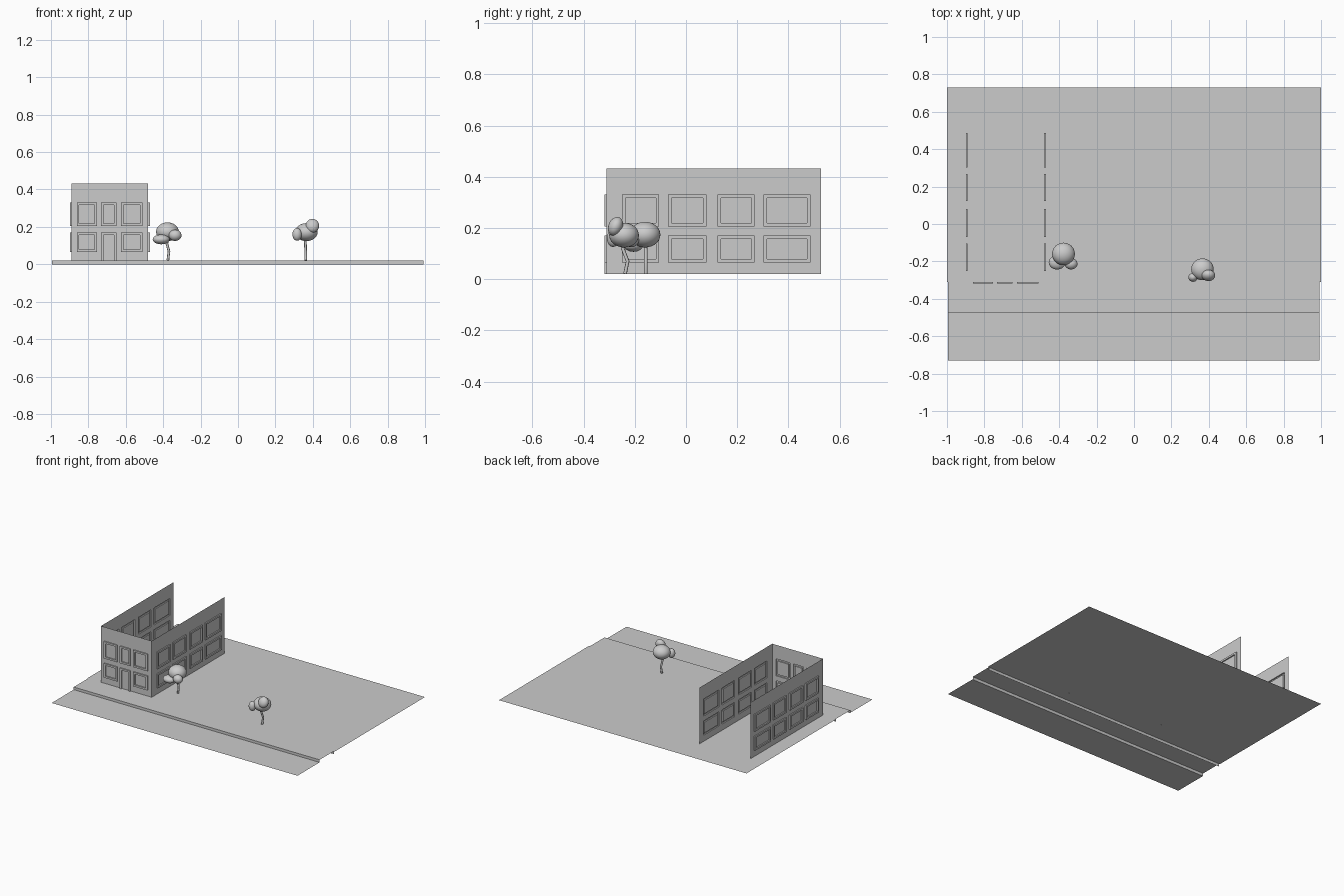
import bpy, bmesh
from mathutils import Vector

if "Cube" in bpy.data.objects:
    bpy.data.objects.remove(bpy.data.objects["Cube"])

G = 0.021      # ground level
TOP = 0.432    # wall top
FRAME = 0.013  # frame width
OUT = 0.009    # frame projection


def make(name, bm):
    bmesh.ops.remove_doubles(bm, verts=bm.verts, dist=1e-5)
    me = bpy.data.meshes.new(name)
    bm.to_mesh(me)
    bm.free()
    ob = bpy.data.objects.new(name, me)
    bpy.context.collection.objects.link(ob)
    return ob


def strip(name, x0, x1, profile):
    """Sheet swept along x from a (y, z) profile."""
    bm = bmesh.new()
    for (ya, za), (yb, zb) in zip(profile, profile[1:]):
        bm.faces.new([bm.verts.new(p) for p in
                      ((x0, ya, za), (x1, ya, za), (x1, yb, zb), (x0, yb, zb))])
    return make(name, bm)


def wall(name, origin, u, n, length, holes):
    """Wall sheet with raised frames; holes are (a0, a1, z0, z1) along the wall."""
    origin, u, n = Vector(origin), Vector(u), Vector(n)
    outer, inner = [], []
    for a0, a1, z0, z1 in holes:
        outer.append((a0, a1, z0, z1))
        sill = z0 if z0 <= G else z0 + FRAME      # doors have no sill
        inner.append((a0 + FRAME, a1 - FRAME, sill, z1 - FRAME))
    rects = outer + inner
    A = sorted({0, length} | {v for r in rects for v in r[:2]})
    Z = sorted({G, TOP} | {v for r in rects for v in r[2:]})

    def within(rs, a, z):
        return any(r[0] < a < r[1] and r[2] < z < r[3] for r in rs)

    def height(i, j):
        if not (0 <= i < len(A) - 1 and 0 <= j < len(Z) - 1):
            return 0
        a, z = (A[i] + A[i + 1]) / 2, (Z[j] + Z[j + 1]) / 2
        return OUT if within(outer, a, z) and not within(inner, a, z) else 0

    bm = bmesh.new()

    def quad(*pts):
        bm.faces.new([bm.verts.new(origin + u * a + n * d + Vector((0, 0, z)))
                      for a, z, d in pts])

    for i in range(len(A) - 1):
        for j in range(len(Z) - 1):
            a0, a1, z0, z1 = A[i], A[i + 1], Z[j], Z[j + 1]
            d, dr, du = height(i, j), height(i + 1, j), height(i, j + 1)
            quad((a0, z0, d), (a1, z0, d), (a1, z1, d), (a0, z1, d))
            if d != dr:
                quad((a1, z0, d), (a1, z0, dr), (a1, z1, dr), (a1, z1, d))
            if d != du:
                quad((a0, z1, d), (a1, z1, d), (a1, z1, du), (a0, z1, du))
    bmesh.ops.remove_doubles(bm, verts=bm.verts, dist=1e-5)
    bmesh.ops.recalc_face_normals(bm, faces=bm.faces)
    bm.normal_update()
    if sum((f.normal * f.calc_area() for f in bm.faces), Vector()).dot(n) < 0:
        bmesh.ops.reverse_faces(bm, faces=bm.faces)
    return make(name, bm)


def tree(name, trunk, blobs):
    # bent trunk
    cu = bpy.data.curves.new(name + "_trunk", 'CURVE')
    cu.dimensions = '3D'
    cu.bevel_depth = 0.007
    cu.bevel_resolution = 2
    cu.use_fill_caps = True
    sp = cu.splines.new('POLY')
    sp.points.add(len(trunk) - 1)
    for p, co in zip(sp.points, trunk):
        p.co = (*co, 1)
    bpy.context.collection.objects.link(bpy.data.objects.new(name + "_trunk", cu))
    # foliage ellipsoids
    for i, (loc, size, tilt) in enumerate(blobs):
        bpy.ops.mesh.primitive_uv_sphere_add(segments=32, ring_count=16, radius=1,
                                             location=loc, rotation=(tilt, 0, 0))
        ob = bpy.context.object
        ob.name = f"{name}_foliage_{i + 1}"
        ob.scale = size
        bpy.ops.object.shade_smooth()


# ground: lawn, raised pavement with curb, road
strip("lawn", -1, 1, [(-0.31, G), (0.73, G)])
strip("pavement", -0.995, 0.992, [(-0.475, 0), (-0.475, G), (-0.31, G), (-0.31, 0)])
strip("road", -0.995, 0.992, [(-0.73, 0.002), (-0.475, 0.002)])

# building walls: open at the back and top
X0, X1, YF, YB = -0.89, -0.48, -0.31, 0.527
rows = [(0.066, 0.17), (0.206, 0.33)]
cols = [(-0.25, -0.105), (-0.07, 0.08), (0.124, 0.268), (0.303, 0.486)]
side = [(a - YF, b - YF, z0, z1) for a, b in cols for z0, z1 in rows]
front = [(a - X0, b - X0, z0, z1)
         for a, b in [(-0.862, -0.755), (-0.625, -0.51)] for z0, z1 in rows]
door = (-0.733 - X0, -0.65 - X0)
front += [(*door, *rows[1]), (*door, G, rows[0][1])]
wall("front_wall", (X0, YF, 0), (1, 0, 0), (0, -1, 0), X1 - X0, front)
wall("right_wall", (X1, YF, 0), (0, 1, 0), (1, 0, 0), YB - YF, side)
wall("left_wall", (X0, YF, 0), (0, 1, 0), (-1, 0, 0), YB - YF, side)

# trees
tree("left_tree",
     [(-0.375, -0.157, G), (-0.369, -0.157, 0.07), (-0.38, -0.157, 0.11), (-0.377, -0.16, 0.16)],
     [((-0.377, -0.16, 0.174), (0.061, 0.06, 0.05), 0),
      ((-0.411, -0.205, 0.133), (0.045, 0.038, 0.026), 0),
      ((-0.336, -0.213, 0.155), (0.034, 0.03, 0.03), 0)])
tree("right_tree",
     [(0.362, -0.238, G), (0.362, -0.228, 0.07), (0.36, -0.247, 0.12), (0.364, -0.243, 0.16)],
     [((0.366, -0.242, 0.172), (0.06, 0.058, 0.048), 0),
      ((0.398, -0.275, 0.206), (0.036, 0.028, 0.038), -0.4),
      ((0.316, -0.285, 0.16), (0.025, 0.024, 0.034), 0)])
